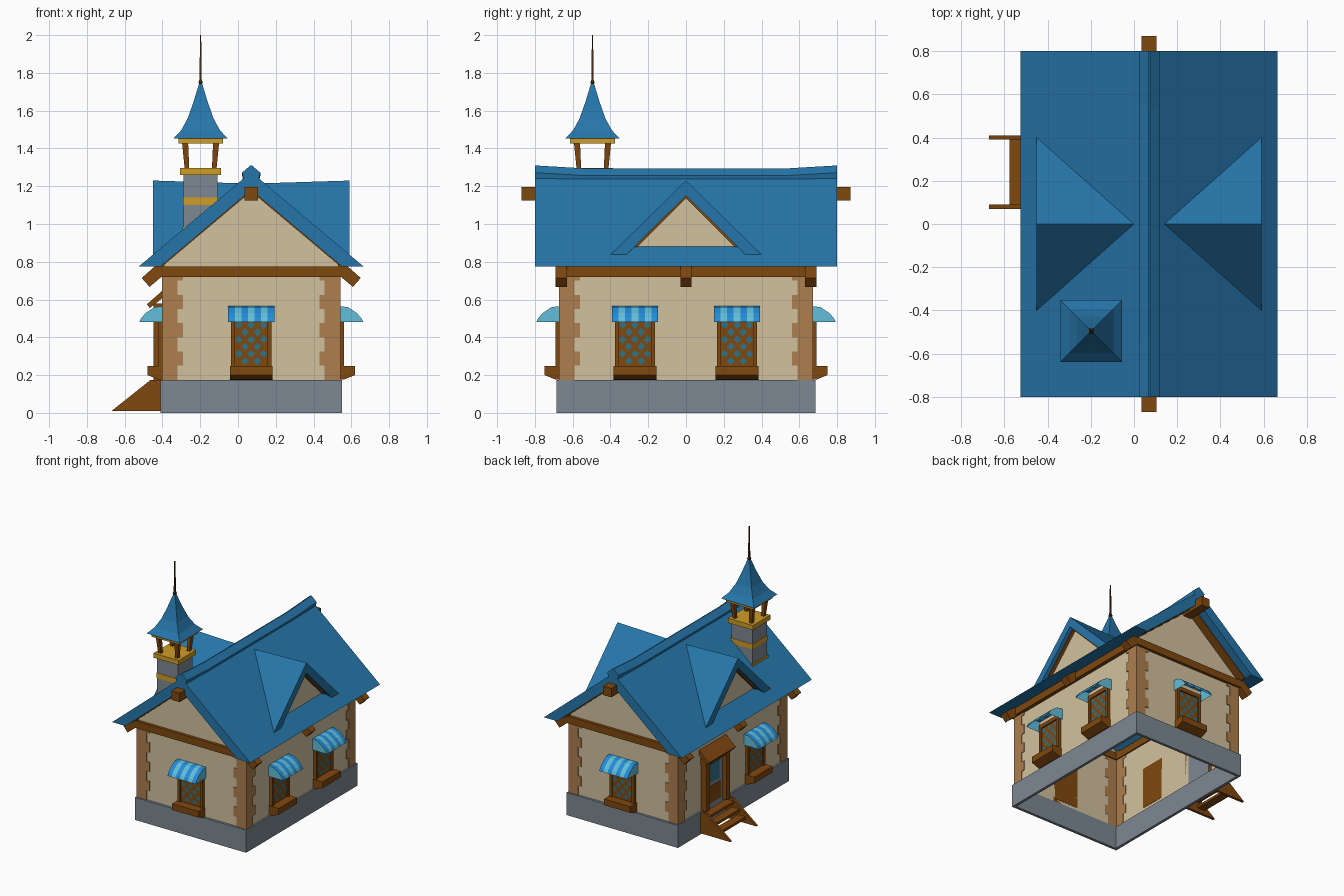
import bpy, bmesh
from math import pi
from mathutils import Matrix

cube = bpy.data.objects.get("Cube")
if cube:
    bpy.data.objects.remove(cube, do_unlink=True)


def material(name, hexcode):
    rgb = [int(hexcode[i:i + 2], 16) / 255 for i in (0, 2, 4)]
    col = [c / 12.92 if c < 0.04 else ((c + 0.055) / 1.055) ** 2.4 for c in rgb] + [1]
    m = bpy.data.materials.new(name)
    m.use_nodes = True
    m.diffuse_color = col
    m.node_tree.nodes["Principled BSDF"].inputs["Base Color"].default_value = col
    return m


WOOD = material("wood", "80480F")
DARK = material("dark wood", "4A2C10")
CREAM = material("cream plaster", "D2C19E")
STONE = material("grey stone", "7D8993")
ROOF = material("roof blue", "2676AA")
QUOIN = material("light brown brick", "AC7E4E")
GOLD = material("gold", "CF9D26")
AWN_A = material("awning blue", "238CD8")
AWN_B = material("awning light blue", "62BFDA")
GLASS = material("window glass", "2E7288")

CENTRE = Matrix.Translation((0.07, 0, 0))


def side(angle, dist=0, u=0):
    """Frame whose x points out of a wall and y runs along it."""
    return CENTRE @ Matrix.Rotation(angle, 4, "Z") @ Matrix.Translation((dist, u, 0))


def build(name, verts, faces, mats, frame=CENTRE, idx=None):
    me = bpy.data.meshes.new(name)
    me.from_pydata(verts, [], faces)
    for m in mats:
        me.materials.append(m)
    if idx:
        me.polygons.foreach_set("material_index", idx)
    bm = bmesh.new()
    bm.from_mesh(me)
    bmesh.ops.recalc_face_normals(bm, faces=bm.faces)
    bm.to_mesh(me)
    bm.free()
    ob = bpy.data.objects.new(name, me)
    bpy.context.collection.objects.link(ob)
    ob.matrix_world = frame
    return ob


def prism(name, profile, y0, y1, mat, frame=CENTRE, skip=()):
    """Extrude an (x, z) profile along y; skip drops side faces."""
    n = len(profile)
    verts = [(x, y, z) for y in (y0, y1) for x, z in profile]
    faces = [tuple(range(n)), tuple(range(n, 2 * n))]
    faces += [(i, (i + 1) % n, n + (i + 1) % n, n + i) for i in range(n) if i not in skip]
    return build(name, verts, faces, [mat], frame)


def box(name, x, y, z, mat, frame=CENTRE, skip=()):
    return prism(name, [(x[0], z[0]), (x[1], z[0]), (x[1], z[1]), (x[0], z[1])],
                 y[0], y[1], mat, frame, skip)


def loft(name, sections, mat, frame):
    """Stack square sections (cx, cy, half, z)."""
    verts = [(cx + sx * h, cy + sy * h, z) for cx, cy, h, z in sections
             for sx, sy in ((-1, -1), (1, -1), (1, 1), (-1, 1))]
    k = len(sections) - 1
    faces = [(0, 1, 2, 3), tuple(4 * k + i for i in range(4))]
    faces += [(4 * r + i, 4 * r + (i + 1) % 4, 4 * r + 4 + (i + 1) % 4, 4 * r + 4 + i)
              for r in range(k) for i in range(4)]
    return build(name, verts, faces, [mat], frame)


def mirrored(half):
    return half + [(-x, z) for x, z in reversed(half)]


# Stone base and plaster walls, open below
base = box("stone_base", (-0.48, 0.48), (-0.685, 0.685), (0, 0.175), STONE, skip=(0, 2))
ring = base.modifiers.new("thickness", "SOLIDIFY")
ring.thickness, ring.offset = 0.03, -1
WX, WY = 0.467, 0.667
prism("walls", [(-WX, 0.165), (WX, 0.165), (WX, 0.79), (0, 1.185), (-WX, 0.79)],
      -WY, WY, CREAM, skip=(0, 2, 3))

# Corner bricks, alternating long and short
for sx in (-1, 1):
    for sy in (-1, 1):
        for i in range(8):
            z = (0.175 + i * 0.075, 0.25 + i * 0.075)
            w = 0.105 if i % 2 else 0.078
            box("corner_brick_side", (sx * (WX - 0.002), sx * (WX + 0.006)),
                (sy * (WY - w), sy * (WY + 0.006)), z, QUOIN)
            box("corner_brick_end", (sx * (WX - w), sx * (WX + 0.006)),
                (sy * (WY - 0.002), sy * (WY + 0.006)), z, QUOIN)

# Wall-top beams and ridge beam
for s in (-1, 1):
    box("side_beam", (s * (WX - 0.01), s * 0.495), (-0.69, 0.69), (0.72, 0.776), WOOD)
    box("end_beam", (-0.495, 0.495), (s * (WY - 0.01), s * 0.69), (0.72, 0.776), WOOD)
    box("ridge_beam_end", (-0.035, 0.035), (s * 0.64, s * 0.87), (1.125, 1.195), WOOD)
    prism("gable_rafter", [(0.5, 0.78), (0, 1.2), (-0.5, 0.78), (-0.472, 0.775),
                           (0, 1.172), (0.472, 0.775)], s * WY, s * 0.735, WOOD)

# Main roof and its swaying ridge cap
prism("main_roof", [(0.595, 0.775), (0, 1.275), (-0.595, 0.775), (-0.48, 0.775),
                    (0, 1.18), (0.48, 0.775)], -0.8, 0.8, ROOF)
cap = mirrored([(0.035, 1.215), (0.048, 1.272), (0.004, 1.31)])
stations = [(-0.8, 0), (-0.53, -0.016), (0.53, -0.016), (0.8, 0)]
n = len(cap)
build("ridge_cap", [(x, y, z + dz) for y, dz in stations for x, z in cap],
      [tuple(range(n)), tuple(range(3 * n, 4 * n))] +
      [(r * n + i, r * n + (i + 1) % n, r * n + n + (i + 1) % n, r * n + n + i)
       for r in range(3) for i in range(n)], [ROOF])

# Dormers and eave rafters on both long sides
for angle in (0, pi):
    f = side(angle)
    for u in (-0.66, 0, 0.66):
        prism("eave_rafter", [(0.58, 0.714), (0.538, 0.667), (0.46, 0.733), (0.46, 0.79), (0.5, 0.785)],
              u - 0.03, u + 0.03, WOOD, f)
    X = 0.52
    verts = [(X, 0, 1.23), (X, -0.4, 0.838), (X, 0.4, 0.838), (X, 0, 1.15),
             (X, -0.315, 0.838), (X, 0.315, 0.838), (0.045, 0, 1.215), (0.149, 0, 1.15)]
    faces = [(0, 1, 6), (0, 2, 6), (0, 1, 4, 3), (0, 2, 5, 3), (3, 4, 7), (3, 5, 7),
             (1, 4, 7, 6), (2, 5, 7, 6)]
    build("dormer_roof", verts, faces, [ROOF], f)
    build("dormer_wall", [(0.47, 0, 1.152), (0.47, -0.275, 0.878), (0.47, 0.275, 0.878)],
          [(0, 1, 2)], [CREAM], f)
    for s in (-1, 1):
        build("dormer_trim", [(x, s * y, z) for x in (0.465, 0.492) for y, z in
                              ((0, 1.152), (0.275, 0.877), (0.26, 0.877), (0, 1.137))],
              [(0, 1, 2, 3), (4, 5, 6, 7), (2, 3, 7, 6), (0, 1, 5, 4)], [WOOD], f)


# Window with lattice panes, sill and striped awning
def window(f):
    box("window_panel", (-0.002, 0.014), (-0.1, 0.1), (0.2, 0.52), WOOD, f)
    for s in (-1, 1):
        box("window_jamb", (0, 0.024), (s * 0.085, s * 0.107), (0.2, 0.52), WOOD, f)
    box("window_head", (0, 0.024), (-0.107, 0.107), (0.49, 0.52), WOOD, f)
    verts, faces, r = [], [], 0.021
    for row in range(6):
        cols = (-0.065, 0, 0.065) if row % 2 else (-0.0325, 0.0325)
        for u in cols:
            z, k = 0.275 + row * 0.038, len(verts)
            verts += [(0.016, u - r, z), (0.016, u, z - r), (0.016, u + r, z), (0.016, u, z + r)]
            faces.append((k, k + 1, k + 2, k + 3))
    build("window_panes", verts, faces, [GLASS], f)
    prism("window_sill", [(0, 0.175), (0.025, 0.177), (0.082, 0.2), (0.082, 0.248), (0, 0.248)],
          -0.113, 0.113, WOOD, f)
    prof = [(0, 0.565), (0.045, 0.56), (0.09, 0.53), (0.115, 0.503), (0.127, 0.48)]
    m, count = len(prof), 7
    verts = [(x, -0.122 + 0.244 * i / count, z) for i in range(count + 1) for x, z in prof]
    faces = [(i * m + j, i * m + j + 1, i * m + m + j + 1, i * m + m + j)
             for i in range(count) for j in range(m - 1)]
    idx = [i % 2 for i in range(count) for j in range(m - 1)]
    k = len(verts)
    verts += [(0, -0.122, 0.48), (0, 0.122, 0.48)]
    faces += [tuple(range(m)) + (k,), tuple(range(count * m, count * m + m)) + (k + 1,)]
    build("striped_awning", verts, faces, [AWN_A, AWN_B], f, idx + [1, 1])


for frame in (side(0, WX, -0.27), side(0, WX, 0.27), side(pi, WX, 0.27),
              side(pi / 2, WY), side(-pi / 2, WY)):
    window(frame)

# Door with sloping hood
d = side(pi, WX, -0.24)
box("door_panel", (-0.002, 0.015), (-0.11, 0.11), (0.175, 0.56), STONE, d)
box("door_glass", (0.014, 0.02), (-0.06, 0.06), (0.36, 0.5), GLASS, d)
box("door_lower_panel", (0.014, 0.02), (-0.075, 0.075), (0.2, 0.33), WOOD, d)
box("door_head", (0, 0.05), (-0.15, 0.15), (0.53, 0.58), WOOD, d)
prism("door_hood", [(0, 0.65), (0, 0.61), (0.07, 0.555), (0.085, 0.575)], -0.165, 0.165, WOOD, d)
for s in (-1, 1):
    box("door_post", (0, 0.05), (s * 0.1, s * 0.145), (0.175, 0.58), WOOD, d)
    # Stair sides
    prism("stair_stringer", [(0.273, 0.01), (0.013, 0.01), (0.013, 0.175), (0.065, 0.175)],
          s * 0.15, s * 0.17, WOOD, d)
for i in range(3):
    x = 0.013 + i * 0.05
    box("stair_tread", (x, x + 0.066), (-0.152, 0.152), (0.135 - i * 0.047, 0.155 - i * 0.047), WOOD, d)

# Bell tower
t = Matrix.Translation((-0.198, -0.495, 0))


def block(name, half, z0, z1, mat):
    loft(name, [(0, 0, half, z0), (0, 0, half, z1)], mat, t)


block("tower_shaft", 0.09, 0.9, 1.27, STONE)
block("tower_lower_band", 0.097, 0.95, 0.985, GOLD)
block("tower_middle_band", 0.093, 1.1, 1.14, GOLD)
block("tower_upper_band", 0.108, 1.26, 1.296, GOLD)
for sx in (-1, 1):
    for sy in (-1, 1):
        loft("tower_post", [(sx * 0.072, sy * 0.072, 0.012, 1.29),
                            (sx * 0.082, sy * 0.082, 0.016, 1.43)], WOOD, t)
block("tower_cornice", 0.118, 1.425, 1.456, GOLD)
loft("tower_spire", [(0, 0, h, z) for h, z in
                     ((0.143, 1.453), (0.102, 1.497), (0.068, 1.56), (0.038, 1.645), (0.006, 1.75))], ROOF, t)
loft("spire_pole", [(0, 0, h, z) for h, z in
                    ((0.006, 1.735), (0.011, 1.75), (0.006, 1.765), (0.003, 2.0))], DARK, t)
